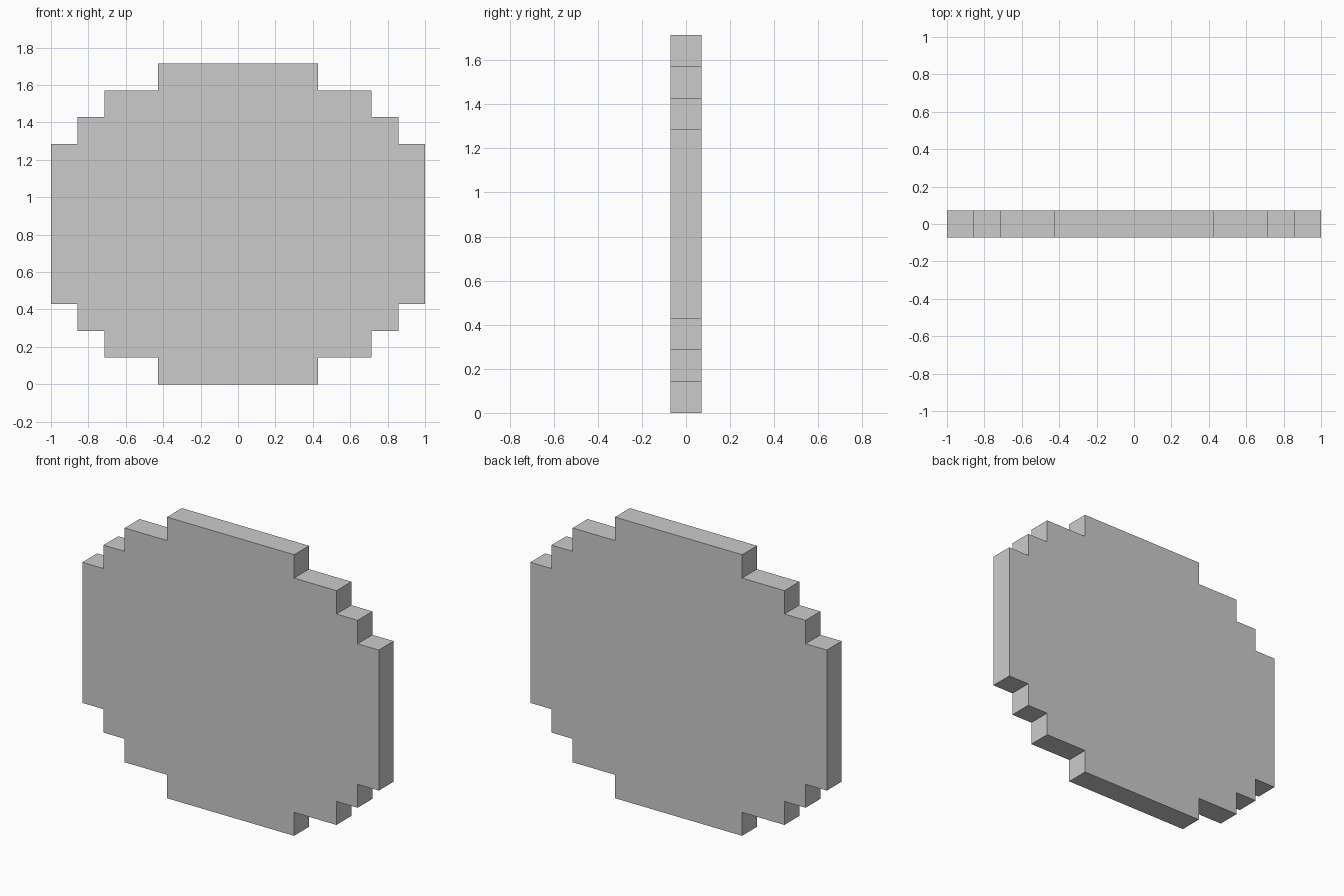
import bpy
import bmesh

if "Cube" in bpy.data.objects:
    bpy.data.objects.remove(bpy.data.objects["Cube"])

U = 1 / 7  # one pixel step; the disc is 14 x 12 x 1 steps

# Stepped outline of one quarter, mirrored into the full outline
quarter = [(7, 3), (6, 3), (6, 4), (5, 4), (5, 5), (3, 5), (3, 6)]
half = quarter + [(-x, z) for x, z in reversed(quarter)]
outline = half + [(x, -z) for x, z in reversed(half)]

# Extrude the outline through the thickness
bm = bmesh.new()
face = bm.faces.new([bm.verts.new((x * U, -U / 2, (z + 6) * U)) for x, z in outline])
extruded = bmesh.ops.extrude_face_region(bm, geom=[face], use_keep_orig=True)
moved = [g for g in extruded["geom"] if isinstance(g, bmesh.types.BMVert)]
bmesh.ops.translate(bm, verts=moved, vec=(0, U, 0))
bmesh.ops.recalc_face_normals(bm, faces=bm.faces)

mesh = bpy.data.meshes.new("stepped_disc")
bm.to_mesh(mesh)
bm.free()
bpy.context.collection.objects.link(bpy.data.objects.new("stepped_disc", mesh))
